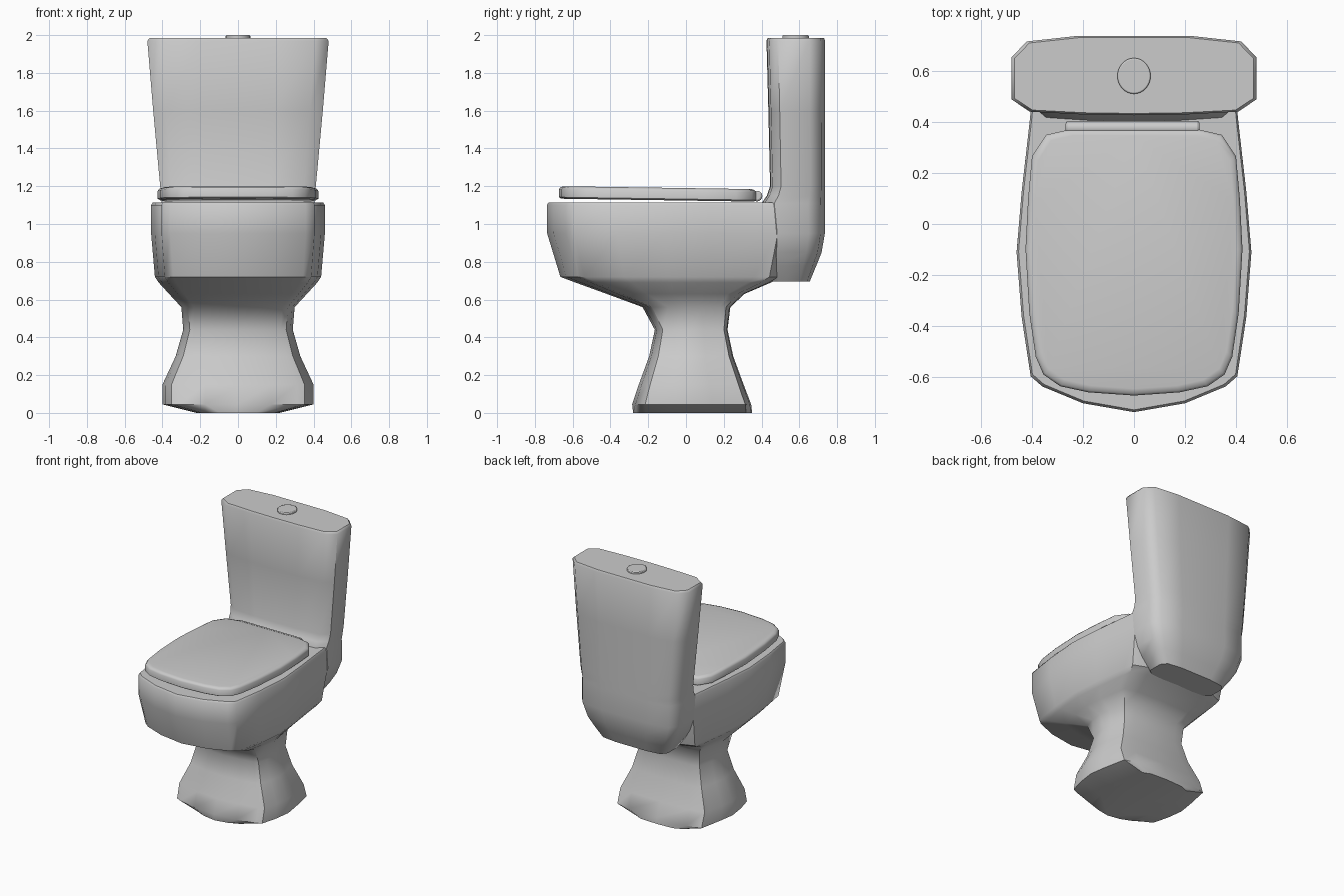
import bpy, bmesh, math

if "Cube" in bpy.data.objects:
    bpy.data.objects.remove(bpy.data.objects["Cube"])


def finish(obj, angle):
    bpy.ops.object.select_all(action='DESELECT')
    obj.select_set(True)
    bpy.context.view_layer.objects.active = obj
    bpy.ops.object.shade_smooth_by_angle(angle=math.radians(angle))


def loft(name, profile, rings, tilt=0.0, angle=45):
    """Stack mirrored outlines. profile: (x factor, front-to-back factor);
    rings: (z, half width, front y, back y)."""
    outline = profile + [(-x, t) for x, t in reversed(profile) if x > 0]
    bm = bmesh.new()
    loops = []
    for z, half, front, back in rings:
        loop = []
        for x, t in outline:
            y = front + t * (back - front)
            loop.append(bm.verts.new((x * half, y, z + tilt * y)))
        loops.append(loop)
    n = len(outline)
    for a, b in zip(loops, loops[1:]):
        for i in range(n):
            j = (i + 1) % n
            bm.faces.new((a[i], a[j], b[j], b[i]))
    bm.faces.new(list(reversed(loops[0])))
    bm.faces.new(loops[-1])
    bmesh.ops.recalc_face_normals(bm, faces=bm.faces)
    mesh = bpy.data.meshes.new(name)
    bm.to_mesh(mesh)
    bm.free()
    obj = bpy.data.objects.new(name, mesh)
    bpy.context.collection.objects.link(obj)
    finish(obj, angle)
    return obj


def rounded_cylinder(name, radius, depth, location, rotation, bevel, scale=(1, 1, 1)):
    bpy.ops.mesh.primitive_cylinder_add(vertices=32, radius=radius, depth=depth,
                                        location=location, rotation=rotation)
    obj = bpy.context.object
    obj.name = name
    obj.scale = scale
    mod = obj.modifiers.new("soft_edge", 'BEVEL')
    mod.width = bevel
    mod.segments = 2
    finish(obj, 40)
    return obj


# Pedestal and bowl
bowl_profile = [(0, 0), (.435, .027), (.78, .078), (.88, .109), (.957, .29), (1, .486),
                (.957, .67), (.89, .88), (.87, .95), (.6, .99), (0, 1)]
loft("bowl_and_pedestal", bowl_profile, [
    (0, .22, -.28, .35), (.045, .40, -.285, .345), (.15, .40, -.25, .305),
    (.30, .33, -.195, .25), (.44, .29, -.165, .22), (.56, .30, -.23, .235),
    (.63, .365, -.42, .31), (.69, .42, -.585, .45), (.72, .44, -.665, .50),
    (.95, .46, -.735, .55), (1.10, .46, -.737, .55), (1.113, .452, -.728, .55)])

# Cistern, tapering at the bottom with a fillet onto the bowl
tank_profile = [(0, 0), (.42, .01), (.85, .045), (1, .2), (1, .73), (.875, .93), (.46, 1), (0, 1)]
loft("cistern", tank_profile, [
    (.695, .27, .45, .655), (.78, .33, .43, .69), (.85, .37, .42, .718),
    (.95, .405, .42, .735), (1.11, .405, .40, .737), (1.15, .407, .428, .737),
    (1.20, .412, .445, .737), (1.60, .449, .436, .737), (1.97, .48, .426, .737),
    (1.985, .468, .433, .73)])

# Closed lid
lid_profile = [(0, 0), (.42, .012), (.68, .035), (.835, .079), (.906, .146), (.965, .31),
               (1, .55), (.976, .74), (.94, .9), (.81, .98), (.6, 1), (0, 1)]
loft("lid", lid_profile, [
    (1.124, .412, -.66, .36), (1.132, .425, -.672, .37), (1.174, .425, -.672, .37),
    (1.185, .417, -.665, .363), (1.190, .40, -.645, .347)], tilt=-.015)

# Hinge bar behind the lid
rounded_cylinder("hinge", .028, .525, (-.005, .376, 1.148), (0, math.pi / 2, 0), .01)

# Flush button
rounded_cylinder("flush_button", .065, .04, (0, .58, 1.98), (0, 0, 0), .005, (1, 1.08, 1))
